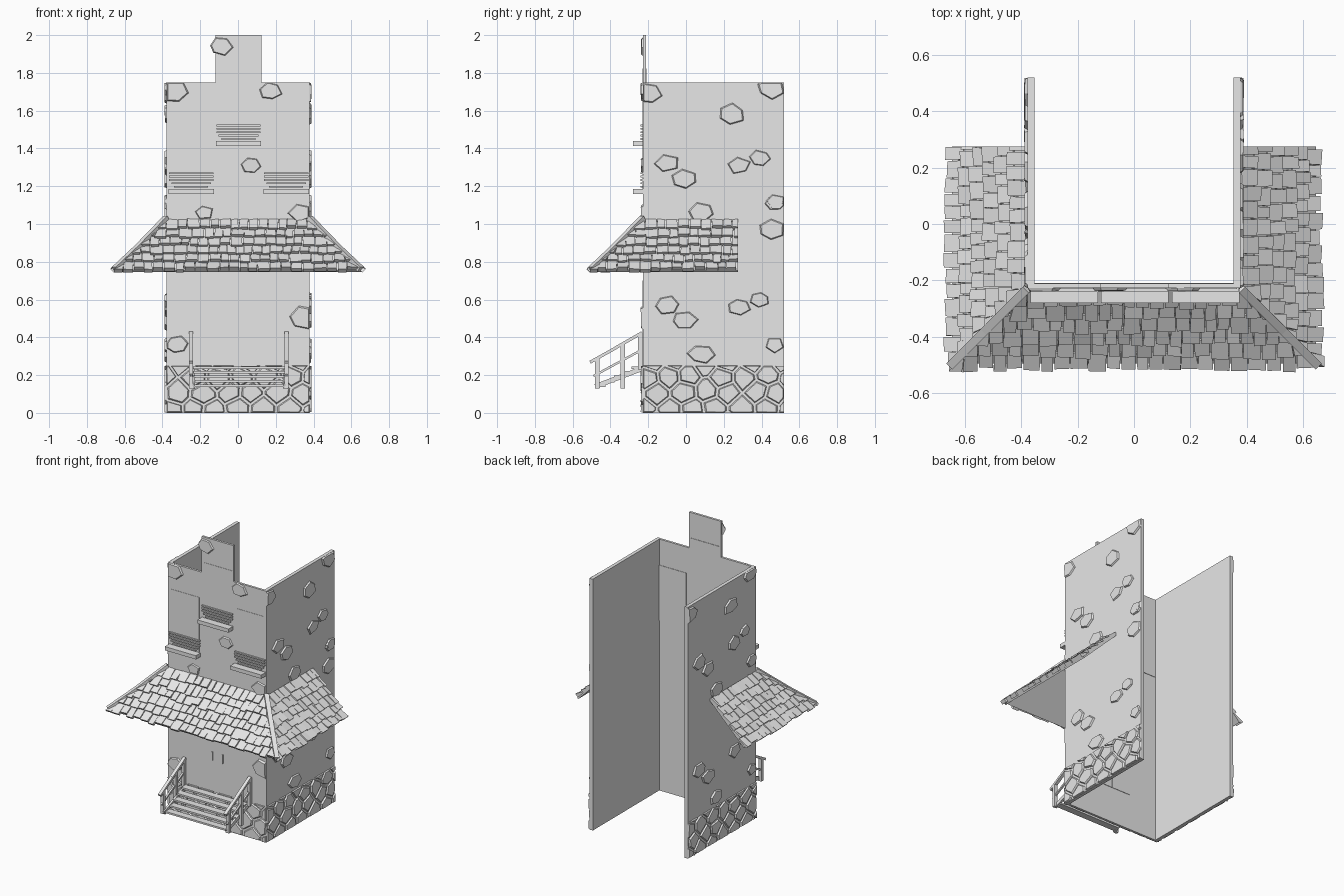
import bpy, bmesh, math, random
from mathutils import Vector, Matrix

random.seed(7)
if "Cube" in bpy.data.objects:
    bpy.data.objects.remove(bpy.data.objects["Cube"], do_unlink=True)

grey = bpy.data.materials.new("plain_grey")
grey.use_nodes = True
grey.diffuse_color = (0.8, 0.8, 0.8, 1)
grey.node_tree.nodes["Principled BSDF"].inputs["Base Color"].default_value = (0.8, 0.8, 0.8, 1)

WALL_X, FRONT, BACK, TOP = 0.378, -0.228, 0.52, 1.75
STONE_TOP = 0.25


def finish(name, bm):
    bmesh.ops.recalc_face_normals(bm, faces=bm.faces)
    mesh = bpy.data.meshes.new(name)
    bm.to_mesh(mesh)
    bm.free()
    mesh.materials.append(grey)
    obj = bpy.data.objects.new(name, mesh)
    bpy.context.collection.objects.link(obj)
    return obj


def box(bm, x, y, z):
    size = [b - a for a, b in (x, y, z)]
    mid = [(a + b) / 2 for a, b in (x, y, z)]
    bmesh.ops.create_cube(bm, size=1, matrix=Matrix.Translation(mid) @ Matrix.Diagonal((*size, 1)))


def beam(bm, a, b, width, height):
    a, b = Vector(a), Vector(b)
    d = b - a
    turn = d.to_track_quat('X', 'Z').to_matrix().to_4x4()
    bmesh.ops.create_cube(bm, size=1, matrix=Matrix.Translation((a + b) / 2) @ turn
                          @ Matrix.Diagonal((d.length, width, height, 1)))


def prism(bm, low, high):
    """Join two matching rings into a closed solid."""
    lo, hi = [bm.verts.new(p) for p in low], [bm.verts.new(p) for p in high]
    bm.faces.new(lo[::-1])
    bm.faces.new(hi)
    for i in range(len(lo)):
        j = (i + 1) % len(lo)
        bm.faces.new((lo[i], lo[j], hi[j], hi[i]))


# Wall-plane mappings: (along, up, outward) to world
def on_front(u, v, d):
    return Vector((u, FRONT - d, v))


def on_left(u, v, d):
    return Vector((WALL_X + d, u, v))


def on_right(u, v, d):
    return Vector((-WALL_X - d, BACK + FRONT - u, v))


def stone(bm, pts, place, depth):
    c = sum(pts, Vector((0, 0))) / len(pts)
    tops = [c + (p - c) * 0.86 for p in pts]
    prism(bm, [place(p.x, p.y, -0.003) for p in pts],
          [place(p.x, p.y, depth * random.uniform(0.75, 1.1)) for p in tops])


def clip(pts, origin, normal):
    """Keep the part of a polygon behind a line."""
    out = []
    for i, p in enumerate(pts):
        q = pts[(i + 1) % len(pts)]
        a, b = (p - origin).dot(normal), (q - origin).dot(normal)
        if a <= 0:
            out.append(p)
        if a * b < 0:
            out.append(p.lerp(q, a / (a - b)))
    return out


def cobbles(name, u0, u1, place):
    """Band of irregular fitted stones."""
    bm = bmesh.new()
    seeds = []
    for row in range(-1, 5):
        for col in range(-1, 8):
            seeds.append(Vector((u0 + (col + 0.5 * (row % 2) + random.uniform(-0.2, 0.2)) * 0.13,
                                 (row + random.uniform(-0.2, 0.2)) * 0.085 + 0.02)))
    for s in seeds:
        cell = [Vector(p) for p in ((u0, 0.002), (u1, 0.002), (u1, STONE_TOP), (u0, STONE_TOP))]
        for t in seeds:
            if t is not s and cell:
                n = (t - s).normalized()
                cell = clip(cell, (s + t) / 2 - n * 0.005, n)
        if len(cell) > 2:
            stone(bm, cell, place, 0.011)
    finish(name, bm)


def loose_stones(name, spots, place, limits):
    """Scattered single stones, trimmed at the wall edges."""
    bm = bmesh.new()
    for u, v, r in spots:
        start = random.uniform(0, 1)
        n = random.choice((5, 6, 6))
        pts = [Vector((u + r * 1.15 * random.uniform(0.8, 1.1) * math.cos(start + k * math.tau / n),
                       v + r * 0.85 * random.uniform(0.8, 1.1) * math.sin(start + k * math.tau / n)))
               for k in range(n)]
        pts = clip(pts, Vector((limits[0], 0)), Vector((-1, 0)))
        pts = clip(pts, Vector((limits[1], 0)), Vector((1, 0)))
        pts = clip(pts, Vector((0, 2 if abs(u) < 0.12 and place is on_front else TOP)), Vector((0, 1)))
        stone(bm, pts, place, 0.011)
    finish(name, bm)


# Walls, open at the back and top
bm = bmesh.new()
outline = [(-WALL_X, 0), (WALL_X, 0), (WALL_X, TOP), (0.125, TOP),
           (0.125, 2), (-0.12, 2), (-0.12, TOP), (-WALL_X, TOP)]
prism(bm, [on_front(u, v, 0) for u, v in outline], [on_front(u, v, -0.016) for u, v in outline])
finish("front_wall", bm)
for side, name in ((1, "left_wall"), (-1, "right_wall")):
    bm = bmesh.new()
    box(bm, sorted((side * 0.354, side * WALL_X)), (FRONT, BACK), (0, TOP))
    finish(name, bm)

# Stonework
cobbles("front_base_stones", -WALL_X, WALL_X, on_front)
cobbles("left_base_stones", FRONT, BACK, on_left)
cobbles("right_base_stones", FRONT, BACK, on_right)
side_spots = [(-0.2, 1.69, 0.07), (0.45, 1.72, 0.07), (0.24, 1.58, 0.07), (0.47, 1.12, 0.05)]
for dz in (0, 0.75):
    side_spots += [(-0.1, 0.57 + dz, 0.065), (-0.01, 0.49 + dz, 0.065), (0.28, 0.56 + dz, 0.06),
                   (0.39, 0.6 + dz, 0.05), (0.08, 0.31 + dz, 0.065), (0.47, 0.36 + dz, 0.05)]
side_spots.append((0.45, 0.97, 0.07))
loose_stones("left_wall_stones", side_spots, on_left, (FRONT, BACK))
loose_stones("right_wall_stones", side_spots, on_right, (FRONT, BACK))
loose_stones("front_wall_stones",
             [(-0.34, 1.7, 0.07), (0.17, 1.7, 0.06), (-0.09, 1.94, 0.06), (0.07, 1.31, 0.05),
              (-0.18, 1.06, 0.05), (0.33, 1.06, 0.06), (0.35, 0.5, 0.08), (-0.32, 0.36, 0.06)],
             on_front, (-WALL_X, WALL_X))

# Windows with sills and louvre slats
for name, x, z in (("right", -0.248, 1.16), ("middle", 0.003, 1.413), ("left", 0.255, 1.16)):
    bm = bmesh.new()
    box(bm, (x - 0.11, x + 0.11), (FRONT - 0.002, -0.209), (z + 0.025, z + 0.41))
    finish(name + "_window", bm)
    bm = bmesh.new()
    box(bm, (x - 0.12, x + 0.12), (-0.28, FRONT + 0.002), (z, z + 0.026))
    finish(name + "_sill", bm)
    bm = bmesh.new()
    for k, half in enumerate((0.09, 0.105, 0.117, 0.117, 0.117)):
        h = z + 0.037 + k * 0.018
        beam(bm, (x - half, FRONT - 0.005, h), (x + half, FRONT - 0.005, h), 0.014, 0.009)
    finish(name + "_louvres", bm)

# Double door with handles
for side, name in ((-1, "right"), (1, "left")):
    bm = bmesh.new()
    box(bm, sorted((0.005 + side * 0.002, 0.005 + side * 0.145)), (FRONT - 0.003, -0.209), (0.25, 0.7))
    finish(name + "_door", bm)
    bm = bmesh.new()
    x = 0.005 + side * 0.04
    box(bm, (x - 0.004, x + 0.004), (FRONT - 0.01, FRONT), (0.465, 0.525))
    finish(name + "_door_handle", bm)


# Skirt roof: run along the wall, fall 0..1 down the slope, lift off the surface
def roof_point(fall, lift):
    return 0.268 * fall + 0.7 * lift, 1.02 - 0.265 * fall - 0.02 * fall * (1 - fall) + 0.7 * lift


def roof_front(u, t, lift):
    out, z = roof_point(t, lift)
    return Vector((u, FRONT - out, z))


def roof_left(u, t, lift):
    out, z = roof_point(t, lift)
    return Vector((WALL_X + out, u, z))


def roof_right(u, t, lift):
    p = roof_left(u, t, lift)
    return Vector((-p.x, p.y, p.z))


def front_span(t):
    return -WALL_X - 0.268 * t, WALL_X + 0.268 * t


def side_span(t):
    return FRONT - 0.268 * t, 0.275


ROWS = 6
for name, place, span in (("front", roof_front, front_span), ("left", roof_left, side_span),
                          ("right", roof_right, side_span)):
    bm = bmesh.new()
    ring = [(span(0)[0], 0), (span(0)[1], 0), (span(1)[1], 1), (span(1)[0], 1)]
    prism(bm, [place(u, t, -0.012) for u, t in ring], [place(u, t, 0) for u, t in ring])
    finish(name + "_roof_deck", bm)
    bm = bmesh.new()
    for row in range(ROWS):
        t0, t1 = row / ROWS, (row + 1) / ROWS
        lo, hi = span(t1)
        u = lo - random.uniform(0, 0.03)
        while u < hi:
            w = random.uniform(0.042, 0.068)
            end = t1 + random.uniform(-0.01, 0.05)
            ring = []
            for a, t in ((u + 0.002, t0), (u + w - 0.002, t0), (u + w - 0.002, end), (u + 0.002, end)):
                ends = span(t)
                ring.append((min(max(a + random.uniform(-0.002, 0.002), ends[0]), ends[1]), t))
            if ring[2][0] - ring[3][0] > 0.008:
                prism(bm, [place(a, t, -0.001) for a, t in ring],
                      [place(a, t, (0.004 if k < 2 else 0.02) + random.uniform(0, 0.008))
                       for k, (a, t) in enumerate(ring)])
            u += w
    bmesh.ops.dissolve_degenerate(bm, dist=0.0005, edges=bm.edges)
    finish(name + "_roof_tiles", bm)

# Hip beams over the roof corners
for side, name in ((1, "left"), (-1, "right")):
    bm = bmesh.new()
    path = [(side * (WALL_X + o), FRONT - o, z) for o, z in ((0, 1.03), (0.15, 0.875), (0.272, 0.76))]
    for a, b in zip(path, path[1:]):
        beam(bm, a, b, 0.03, 0.032)
    finish(name + "_hip_beam", bm)

# Porch stairs
bm = bmesh.new()
for k in range(5):
    y, z = -0.265 - k * 0.046, 0.245 - k * 0.024
    box(bm, (-0.235, 0.245), (y - 0.024, y + 0.024), (z - 0.012, z))
finish("stair_treads", bm)
bm = bmesh.new()
for x in (-0.235, 0.245):
    beam(bm, (x, -0.48, 0.14), (x, -0.23, 0.235), 0.014, 0.025)
finish("stair_stringers", bm)

# Handrails
for x, name in ((-0.248, "right"), (0.257, "left")):
    bm = bmesh.new()
    for y, top in ((-0.47, 0.29), (-0.335, 0.365), (-0.242, 0.42)):
        box(bm, (x - 0.011, x + 0.011), (y - 0.011, y + 0.011), (0.13 if y < -0.3 else 0.23, top))
    beam(bm, (x, -0.508, 0.268), (x, -0.37, 0.345), 0.022, 0.016)
    beam(bm, (x, -0.375, 0.343), (x, -0.232, 0.425), 0.022, 0.016)
    beam(bm, (x, -0.49, 0.195), (x, -0.232, 0.335), 0.012, 0.012)
    finish(name + "_handrail", bm)
